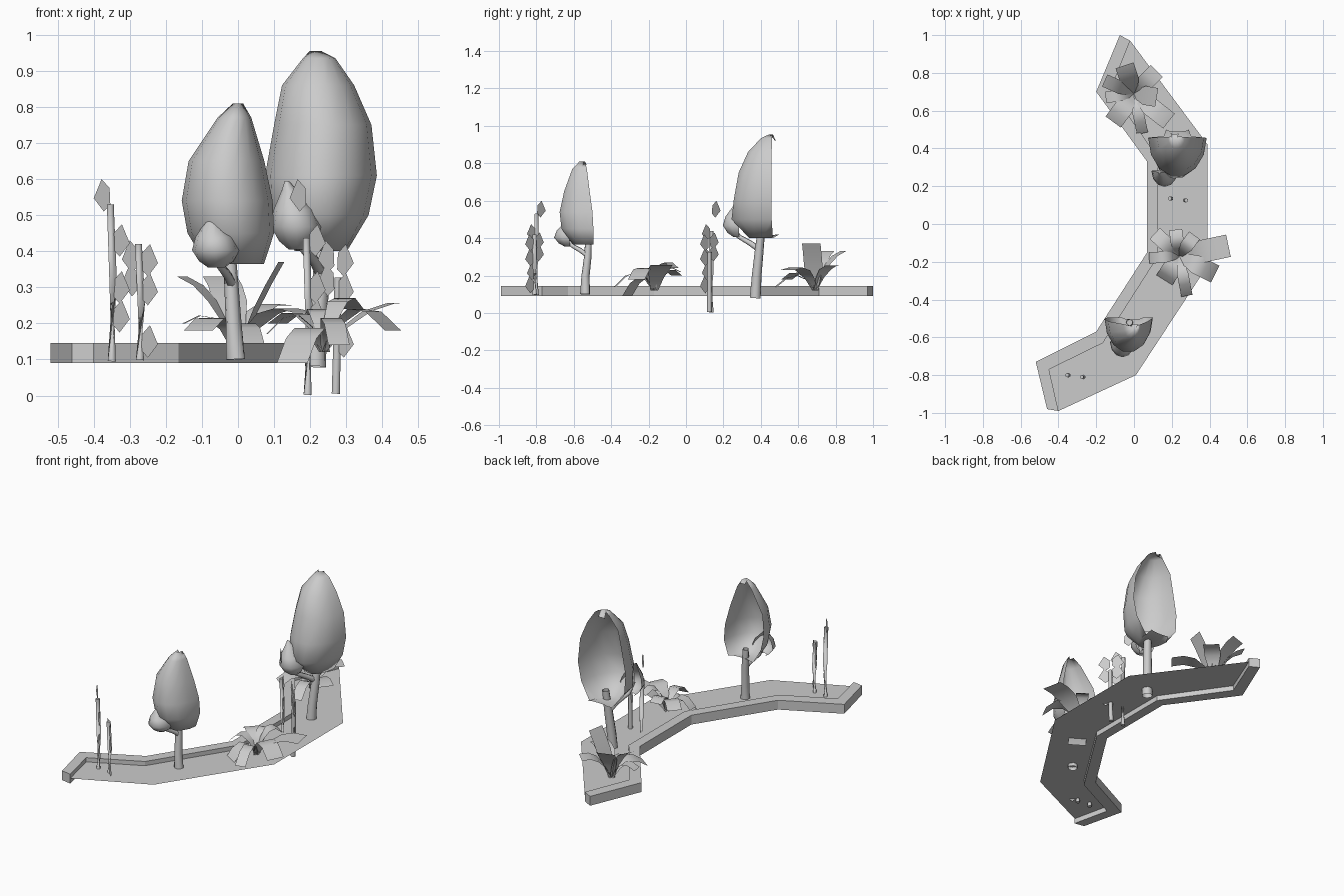
import bpy
from math import sin, cos, pi
from mathutils import Vector

if "Cube" in bpy.data.objects:
    bpy.data.objects.remove(bpy.data.objects["Cube"])


def make(name, verts, faces, smooth=False):
    me = bpy.data.meshes.new(name)
    me.from_pydata([tuple(v) for v in verts], [], faces)
    me.update()
    ob = bpy.data.objects.new(name, me)
    bpy.context.collection.objects.link(ob)
    for p in me.polygons:
        p.use_smooth = smooth
    return ob


def loft(name, rows, closed=False, smooth=True, caps=False):
    n = len(rows[0])
    verts = [v for r in rows for v in r]
    faces = []
    for i in range(len(rows) - 1):
        for j in range(n if closed else n - 1):
            k = (j + 1) % n
            faces.append((i * n + j, i * n + k, (i + 1) * n + k, (i + 1) * n + j))
    if caps:
        faces += [tuple(range(n))[::-1], tuple(range(len(verts) - n, len(verts)))]
    return make(name, verts, faces, smooth)


def tube(name, pts, radii, sides=8, caps=False):
    pts = [Vector(p) for p in pts]
    rows = []
    for i, (p, r) in enumerate(zip(pts, radii)):
        d = pts[min(i + 1, len(pts) - 1)] - pts[max(i - 1, 0)]
        q = d.to_track_quat('Z', 'Y')
        rows.append([p + q @ Vector((r * cos(2 * pi * k / sides), r * sin(2 * pi * k / sides), 0))
                     for k in range(sides)])
    ob = loft(name, rows, True, True, caps)
    for f in ob.data.polygons:
        f.use_smooth = len(f.vertices) == 4
    return ob


def shell(name, rings, seg=7):
    # half crown open at the back; ring = z, centre x, half width, back y, depth
    rows = [[(cx - w * cos(pi * k / seg), yb - d * sin(pi * k / seg), z) for k in range(seg + 1)]
            for z, cx, w, yb, d in reversed(rings)]
    return loft(name, rows)


def small_shell(name, cx, tip_x, z0, z1, w, yb, d):
    prof = [(1, .08), (.85, .33), (.58, .8), (.33, 1), (.12, .72), (0, .35)]
    shell(name, [(z0 + (z1 - z0) * t, cx + (tip_x - cx) * t * t, w * f, yb + .01 * (1 - t), d * f)
                 for t, f in prof], 6)


# Ground sheet and raised curb along its inner edge
OUT = [(-.46, -.98), (-.52, -.73), (-.20, -.57), (.07, -.15), (.07, .33), (-.20, .70), (-.075, 1.0)]
INN = [(-.40, -.99), (-.45, -.77), (-.165, -.63), (.128, -.17), (.128, .35), (-.125, .71), (-.02, .97)]
EDGE = [(-.40, -.99), (.01, -.80), (.39, -.22), (.39, .42), (-.02, .97)]
Z0, Z1, ZG = .09, .145, .12
loft("curb", [[(*o, Z0), (*i, Z0), (*i, Z1), (*o, Z1)] for o, i in zip(OUT, INN)],
     closed=True, smooth=False, caps=True)
g = [(*p, ZG) for p in INN[1:6]] + [(*p, ZG) for p in EDGE]
make("ground", g, [(0, 5, 6, 1), (1, 6, 7, 2), (2, 7, 8, 3), (3, 8, 9, 4)])

# Small tree
tube("small_tree_trunk", [(-.007, -.54, .10), (-.012, -.537, .2), (-.018, -.525, .3), (-.025, -.52, .42)],
     [.027, .022, .02, .017])
tube("small_tree_branch", [(-.017, -.53, .31), (-.03, -.565, .335), (-.05, -.61, .36), (-.058, -.65, .41)],
     [.014, .013, .011, .009], 6)
shell("small_tree_crown", [
    (.79, .005, .018, -.53, .003), (.81, .0, .014, -.54, .03), (.77, -.010, .047, -.53, .08),
    (.65, -.032, .105, -.515, .14), (.54, -.03, .126, -.50, .18), (.45, -.02, .12, -.495, .175),
    (.365, -.008, .08, -.495, .11), (.37, -.008, .055, -.495, .01)])
small_shell("small_tree_side_crown", -.06, -.075, .355, .50, .066, -.63, .082)

# Large tree
tube("large_tree_trunk", [(.215, .37, .08), (.22, .378, .2), (.23, .39, .32), (.24, .405, .46)],
     [.03, .026, .024, .02])
tube("large_tree_branch", [(.226, .385, .345), (.21, .34, .375), (.18, .28, .41), (.165, .25, .47)],
     [.017, .015, .013, .01], 6)
shell("large_tree_crown", [
    (.92, .215, .022, .48, .003), (.955, .215, .016, .465, .02), (.935, .225, .045, .46, .06),
    (.86, .222, .10, .458, .13), (.75, .235, .135, .457, .18), (.61, .23, .155, .456, .205),
    (.50, .222, .14, .458, .22), (.40, .23, .072, .465, .13), (.42, .23, .06, .50, .01)])
small_shell("large_tree_side_crown", .165, .135, .405, .595, .07, .275, .085)


# Reed clusters: stalks with flat leaves in one diagonal plane
def stalk(name, x, y, z0, z1, leaves):
    tube(name, [(x, y, z0), (x + .004, y, (z0 + z1) / 2), (x - .004 if z1 > .4 else x + .006, y, z1)],
         [.013, .012, .011], 6, True)
    verts, faces = [], []
    for side, z in leaves:
        shape = [(.004, -.025), (.022, -.045), (.05, -.008), (.028, .045), (.006, .02)]
        faces.append(tuple(range(len(verts), len(verts) + 5)))
        verts += [(x + side * s, y - side * s, z + h) for s, h in shape]
    make(name + "_leaves", verts, faces)


for tag, dx, dy, dz in (("front", 0, 0, 0), ("middle", .543, .935, -.093)):
    stalk(tag + "_tall_reed", -.35 + dx, -.80 + dy, .095 + dz, .53 + dz,
          [(-1, .555), (1, .43), (1, .30), (1, .22)])
    stalk(tag + "_short_reed", -.272 + dx, -.81 + dy, .098 + dz, .42 + dz,
          [(-1, .385), (1, .375), (-1, .32), (1, .295), (1, .15)])


# Ferns: arching strip leaves; leaf = tip x, tip y, control height, tip z, width
def fern(name, cx, cy, leaves, n=4):
    for i, (tx, ty, zc, zt, w) in enumerate(leaves):
        a = Vector((cx, cy, .12))
        b = Vector((cx + .4 * (tx - cx), cy + .4 * (ty - cy), zc))
        c = Vector((tx, ty, zt))
        side = Vector((-(ty - cy), tx - cx, 0)).normalized() * w / 2
        rows = []
        for k in range(n + 1):
            t = k / n
            p = a * (1 - t) ** 2 + b * 2 * t * (1 - t) + c * t * t
            s = side * (.35 + .65 * min(1, t * 2))
            rows.append([p - s, p + s])
        loft("%s_leaf_%d" % (name, i + 1), rows)


fern("front_fern", .24, -.17, [
    (.50, -.115, .28, .255, .12), (.43, -.265, .33, .18, .10), (.28, -.38, .30, .14, .06),
    (.15, -.315, .27, .09, .10), (.08, -.18, .30, .17, .06), (.11, -.05, .29, .20, .08),
    (.22, -.03, .29, .22, .07), (.32, -.06, .34, .24, .07)])
fern("back_fern", .0, .69, [
    (-.11, .54, .28, .18, .10), (.045, .48, .27, .14, .06), (.185, .545, .28, .23, .10),
    (.12, .67, .25, .37, .10), (.12, .81, .28, .25, .09), (-.05, .84, .30, .33, .10),
    (-.155, .76, .30, .33, .07), (-.15, .67, .27, .20, .06)])
